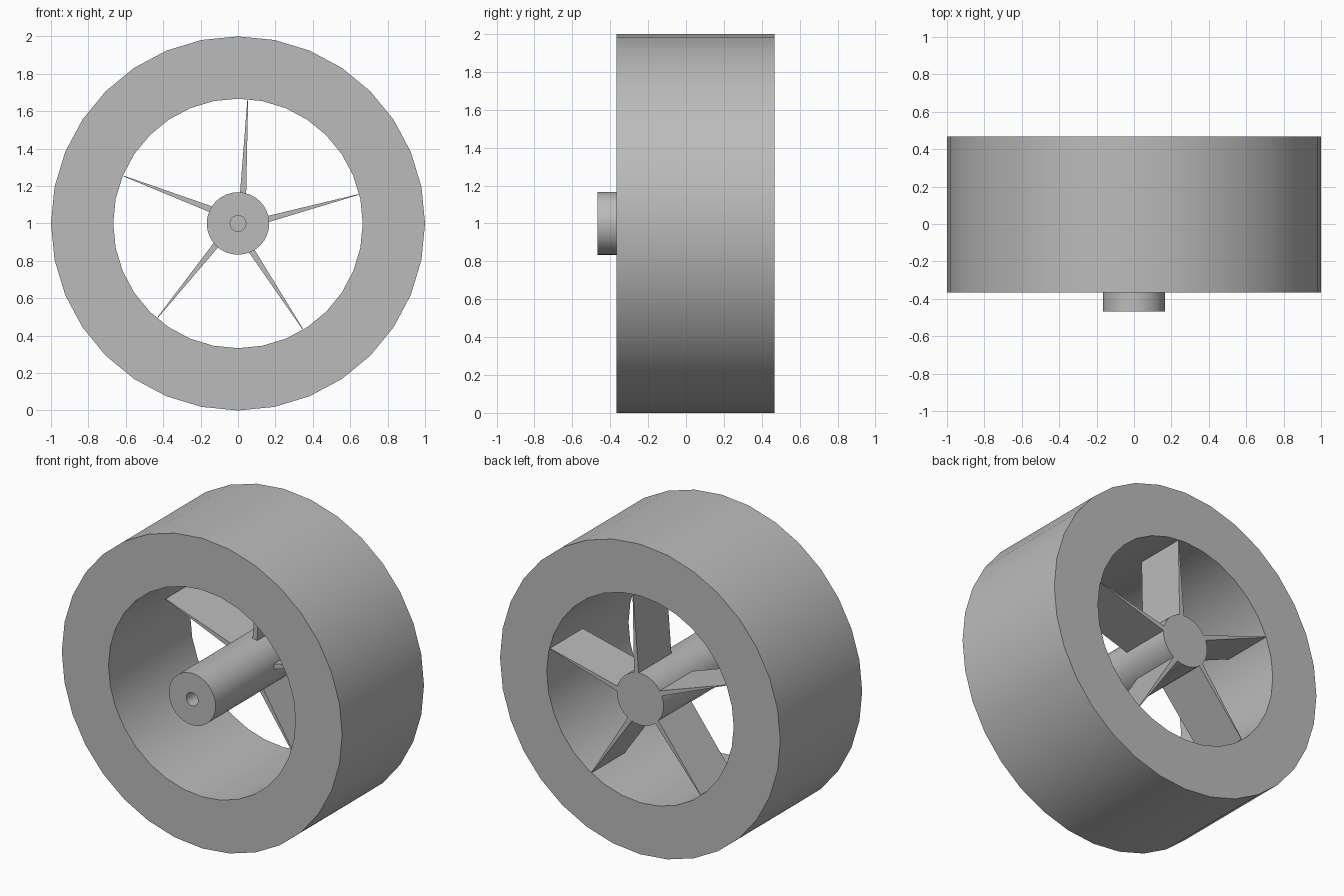
import bpy, bmesh
from math import cos, sin, pi, radians

cube = bpy.data.objects.get("Cube")
if cube:
    bpy.data.objects.remove(cube)

grey = bpy.data.materials.new("mid_grey")
grey.use_nodes = True
colour = (0.5, 0.5, 0.5, 1)
grey.diffuse_color = colour
grey.node_tree.nodes["Principled BSDF"].inputs["Base Color"].default_value = colour

FRONT, BACK, NOSE = -0.367, 0.467, -0.467
AXLE_Z = 1.0


def finish(name, bm):
    bmesh.ops.recalc_face_normals(bm, faces=bm.faces)
    mesh = bpy.data.meshes.new(name)
    bm.to_mesh(mesh)
    bm.free()
    mesh.materials.append(grey)
    obj = bpy.data.objects.new(name, mesh)
    bpy.context.collection.objects.link(obj)
    bpy.ops.object.select_all(action="DESELECT")
    obj.select_set(True)
    bpy.context.view_layer.objects.active = obj
    bpy.ops.object.shade_smooth_by_angle(angle=radians(30))
    return obj


def lathe(name, profile, sides, closed):
    """Turn a (radius, y) profile about the axle; open profiles get end caps."""
    bm = bmesh.new()
    rings = [[bm.verts.new((r * cos(2 * pi * i / sides), y,
                            AXLE_Z + r * sin(2 * pi * i / sides)))
              for i in range(sides)] for r, y in profile]
    pairs = list(zip(rings, rings[1:]))
    if closed:
        pairs.append((rings[-1], rings[0]))
    else:
        bm.faces.new(rings[0])
        bm.faces.new(rings[-1])
    for a, b in pairs:
        for i in range(sides):
            j = (i + 1) % sides
            bm.faces.new((a[i], a[j], b[j], b[i]))
    return finish(name, bm)


def band(name, inner, outer, sides):
    return lathe(name, [(inner, FRONT), (outer, FRONT), (outer, BACK), (inner, BACK)],
                 sides, True)


# Tyre and rim
band("tyre", 0.833, 1.0, 32)
band("rim", 0.667, 0.833, 32)

# Hub with a blind axle hole in the front
lathe("hub", [(0.042, -0.1), (0.042, NOSE), (0.167, NOSE), (0.167, BACK)], 32, False)

# Five wedge spokes, one flank radial and the other tapering to a thin tip
for n in range(5):
    angle = radians(85.5 + 72 * n)
    outline = [(0.13, 0.002), (0.13, -0.033), (0.662, -0.002), (0.662, 0.002)]
    bm = bmesh.new()
    verts = [bm.verts.new((r * cos(angle) - t * sin(angle), BACK,
                           AXLE_Z + r * sin(angle) + t * cos(angle)))
             for r, t in outline]
    face = bm.faces.new(verts)
    side = bmesh.ops.extrude_face_region(bm, geom=[face], use_keep_orig=True)
    moved = [v for v in side["geom"] if isinstance(v, bmesh.types.BMVert)]
    bmesh.ops.translate(bm, verts=moved, vec=(0, 0.133 - BACK, 0))
    finish(f"spoke_{n + 1}", bm)
